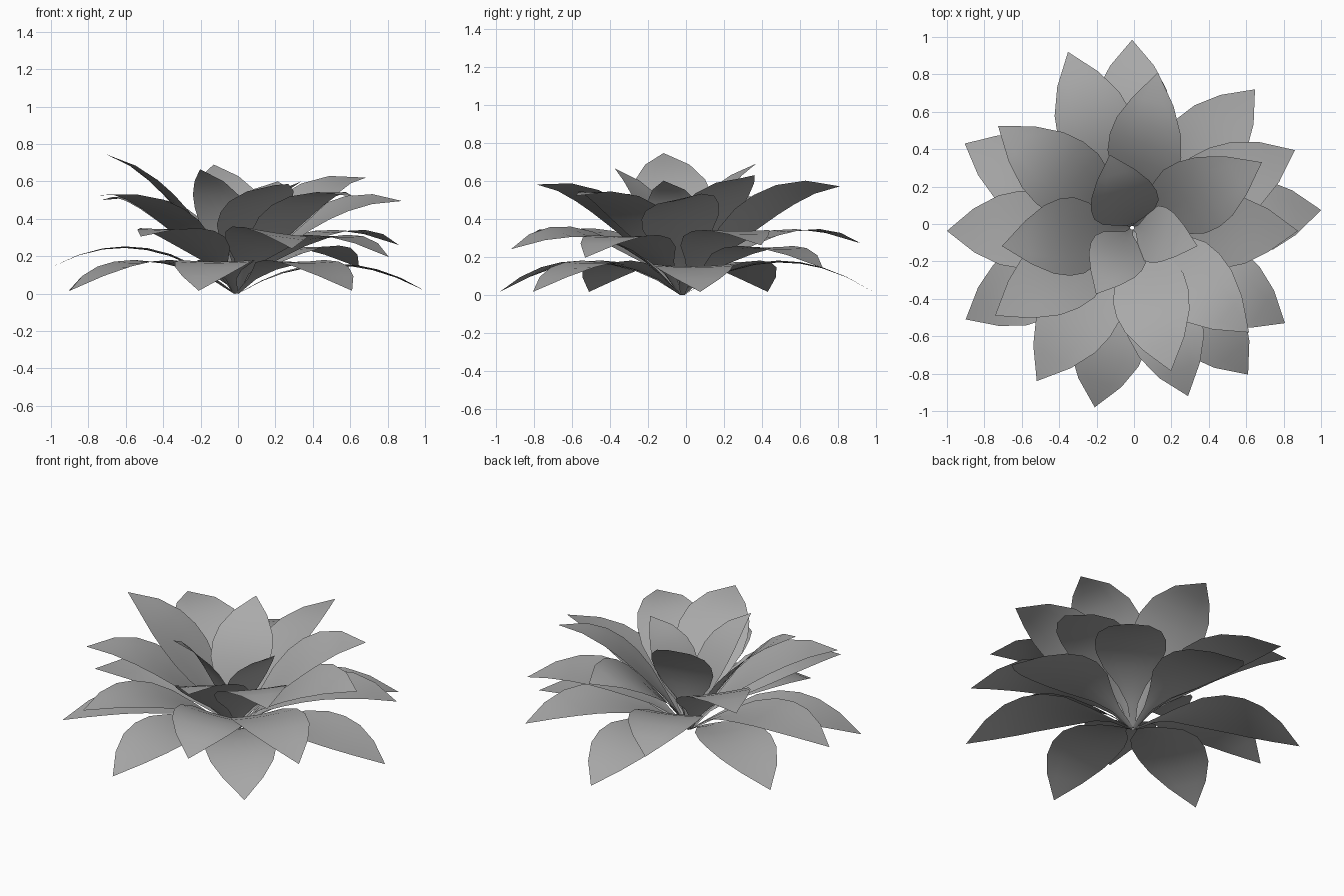
import bpy
import bmesh
from math import cos, sin, radians
from mathutils import Vector

cube = bpy.data.objects.get("Cube")
if cube:
    bpy.data.objects.remove(cube, do_unlink=True)

# One flat grey for the whole plant
grey = bpy.data.materials.new("leaf_grey")
grey.use_nodes = True
colour = (0.4, 0.4, 0.4, 1)
grey.diffuse_color = colour
grey.node_tree.nodes["Principled BSDF"].inputs["Base Color"].default_value = colour

# Leaf outline: position along the leaf, half width
OUTLINE = [(0, .012), (.14, .03), (.25, .08), (.38, .165), (.5, .205),
           (.61, .208), (.72, .185), (.85, .118), (1, 0)]
HEART = Vector((-.01, -.02, 0))


def leaf_spine(tip, bend, reach):
    """Curve from the root over a bend point to the tip, sampled by length."""
    tip = Vector(tip)
    flat = Vector((tip.x, tip.y, 0)) - HEART
    root = HEART + flat.normalized() * .01
    middle = HEART + flat * reach + Vector((0, 0, bend))
    steps = 60
    points = []
    for i in range(steps + 1):
        t = i / steps
        points.append(root * (1 - t) ** 2 + middle * 2 * t * (1 - t) + tip * t * t)
    lengths = [0]
    for a, b in zip(points, points[1:]):
        lengths.append(lengths[-1] + (b - a).length)

    def at(share):
        target = share * lengths[-1]
        for i in range(steps):
            if lengths[i + 1] >= target - 1e-6:
                k = (target - lengths[i]) / (lengths[i + 1] - lengths[i])
                return points[i].lerp(points[i + 1], k)
        return points[-1]
    return at, flat.normalized()


def make_leaf(name, tip, bend, roll=0, reach=.5, scale=1):
    at, outward = leaf_spine(tip, bend, reach)
    level = Vector((-outward.y, outward.x, 0))
    roll = radians(roll)
    bm = bmesh.new()
    previous = None
    for share, half in OUTLINE:
        centre = at(share)
        if share == 1:
            point = bm.verts.new(centre)
            for a, b in zip(previous, previous[1:]):
                bm.faces.new((a, point, b))
            break
        # Rolled about the spine, slightly cupped near the root
        along = (at(min(1, share + .05)) - at(max(0, share - .05))).normalized()
        above = along.cross(level)
        side = level * cos(roll) + above * sin(roll)
        up = along.cross(side)
        half *= scale
        row = []
        for s in (-1, -.5, 0, .5, 1):
            lift = up * (s * s - .4) * half * .1 * (1 - share)
            row.append(bm.verts.new(centre + side * half * s + lift))
        if previous:
            for i in range(len(row) - 1):
                bm.faces.new((previous[i], row[i], row[i + 1], previous[i + 1]))
        previous = row
    bm.normal_update()
    if sum(f.normal.z * f.calc_area() for f in bm.faces) < 0:
        bmesh.ops.reverse_faces(bm, faces=bm.faces)
    for f in bm.faces:
        f.smooth = True
    mesh = bpy.data.meshes.new(name)
    bm.to_mesh(mesh)
    bm.free()
    mesh.materials.append(grey)
    bpy.context.collection.objects.link(bpy.data.objects.new(name, mesh))


# Drooping leaves of the lowest ring: tip and bend height
for i, (x, y, bend) in enumerate([
        (1, .075, .3), (-.01, .985, .34), (-.905, .43, .34), (-.9, -.51, .34),
        (-.21, -.98, .34), (.61, -.805, .34)]):
    make_leaf(f"bottom_leaf_{i + 1}", (x, y, .015), bend)

# Second ring: tip, bend height, roll
for i, (x, y, z, bend, roll) in enumerate([
        (.86, .395, .26, .5, 0), (.647, .72, .14, .42, 0), (-.353, .92, .27, .5, 0),
        (-1, -.037, .14, .41, 0), (-.52, -.84, .305, .47, 0),
        (.289, -.92, .24, .5, -8), (.807, -.53, .195, .5, 0)]):
    make_leaf(f"lower_leaf_{i + 1}", (x, y, z), bend, roll)

# Third ring, rising
for i, (x, y, z, bend, roll) in enumerate([
        (.877, -.037, .495, .58, 13), (.684, .33, .62, .66, 10),
        (.128, .81, .57, .62, -17), (-.727, .525, .5, .61, 0),
        (-.706, -.118, .745, .65, 0), (-.743, -.49, .525, .6, 0),
        (.198, -.786, .58, .6, 10), (.615, -.58, .52, .65, 0)]):
    make_leaf(f"upper_leaf_{i + 1}", (x, y, z), bend, roll)

# Young upright leaves in the heart: tip, reach of the bend, scale
for i, (tip, reach, scale) in enumerate([
        ((-.13, .37, .69), .08, .88), ((-.203, -.375, .665), .28, .75),
        ((.34, -.118, .6), .25, .74)]):
    make_leaf(f"inner_leaf_{i + 1}", tip, .52, 0, reach, scale)
